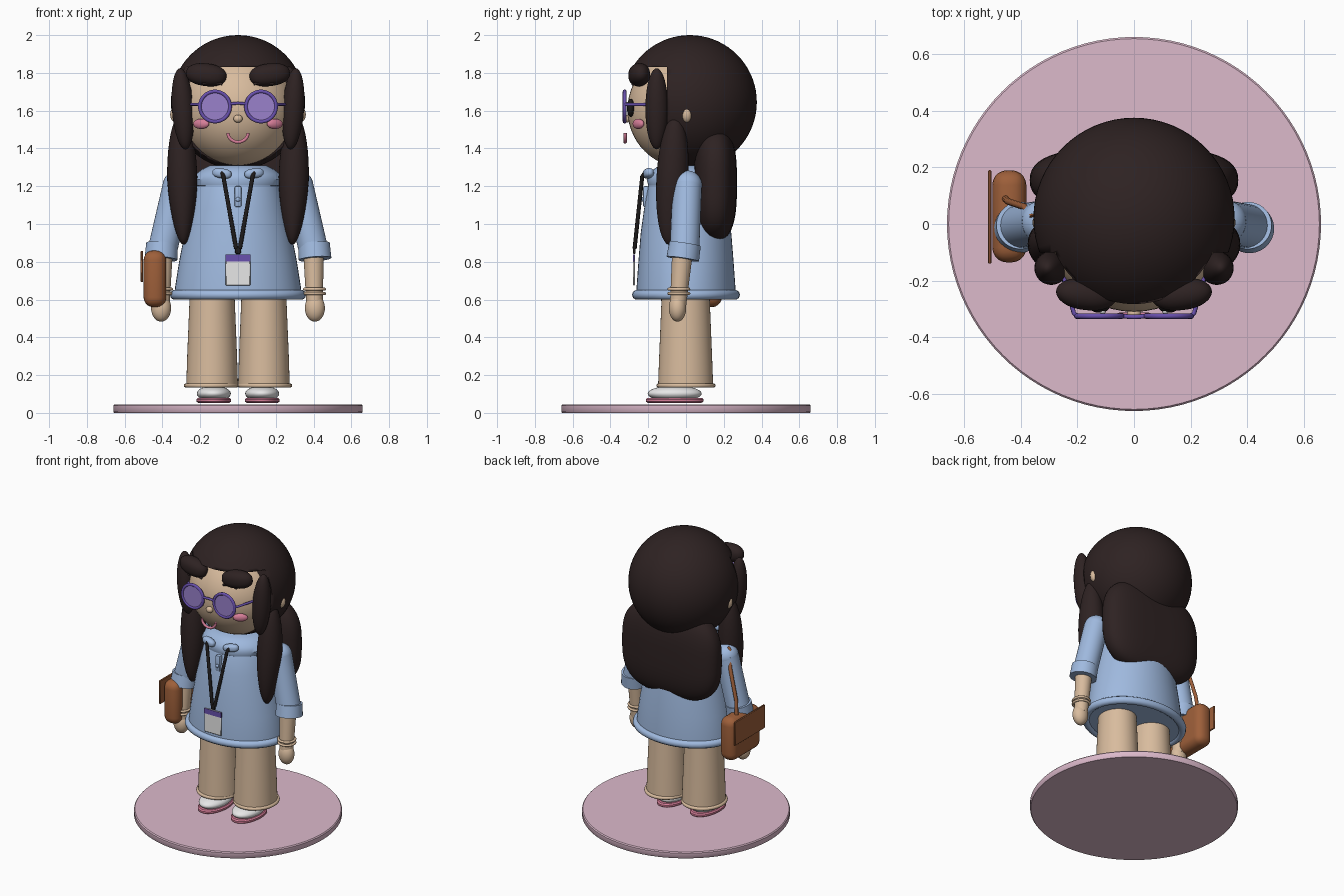
import bpy, bmesh, math
from mathutils import Vector

cube = bpy.data.objects.get("Cube")
if cube:
    bpy.data.objects.remove(cube)


def material(name, r, g, b):
    m = bpy.data.materials.new(name)
    m.use_nodes = True
    m.diffuse_color = (r, g, b, 1)
    m.node_tree.nodes["Principled BSDF"].inputs["Base Color"].default_value = (r, g, b, 1)
    return m


HAIR = material("dark_hair", .027, .016, .016)
SKIN = material("warm_tan", .69, .50, .34)
BLUE = material("soft_blue", .35, .49, .74)
PINK = material("pale_pink", .72, .49, .60)
ROSE = material("rose", .68, .21, .32)
WHITE = material("white", .82, .82, .82)
FRAME = material("frame_purple", .14, .08, .42)
LENS = material("lens_purple", .32, .22, .60)
BROWN = material("leather_brown", .34, .115, .042)
BLACK = material("black", .012, .01, .01)


def from_bmesh(name, bm, mat):
    bmesh.ops.recalc_face_normals(bm, faces=bm.faces)
    mesh = bpy.data.meshes.new(name)
    bm.to_mesh(mesh)
    bm.free()
    return finish(name, bpy.data.objects.new(name, mesh), mat)


def finish(name, ob, mat):
    if not ob.users_collection:
        bpy.context.collection.objects.link(ob)
    ob.data.materials.clear()
    ob.data.materials.append(mat)
    bpy.ops.object.select_all(action='DESELECT')
    ob.select_set(True)
    bpy.context.view_layer.objects.active = ob
    if ob.type == 'CURVE':
        bpy.ops.object.convert(target='MESH')
        ob = bpy.context.object
    bpy.ops.object.shade_smooth_by_angle(angle=math.radians(40))
    return ob


def ball(name, loc, radii, mat, rot=(0, 0, 0), power=(1, 1, 1), seg=32):
    """Ellipsoid; a power below one makes an axis boxier."""
    bm = bmesh.new()
    bmesh.ops.create_uvsphere(bm, u_segments=seg, v_segments=seg // 2 + 4, radius=1)
    for v in bm.verts:
        v.co = [math.copysign(abs(c) ** p, c) * r for c, p, r in zip(v.co, power, radii)]
    ob = from_bmesh(name, bm, mat)
    ob.location, ob.rotation_euler = loc, rot
    return ob


def loft(name, rings, mat, x=0, y=0, seg=48):
    """Stack of elliptical rings (z, rx, ry), capped at both ends."""
    bm = bmesh.new()
    loops = []
    for z, rx, ry in rings:
        loops.append([bm.verts.new((x + rx * math.cos(a), y + ry * math.sin(a), z))
                      for a in (i * math.tau / seg for i in range(seg))])
    for lo, hi in zip(loops, loops[1:]):
        for i in range(seg):
            j = (i + 1) % seg
            bm.faces.new((lo[i], lo[j], hi[j], hi[i]))
    bm.faces.new(loops[0])
    bm.faces.new(loops[-1])
    return from_bmesh(name, bm, mat)


def limb(name, a, b, r1, r2, mat):
    a, b = Vector(a), Vector(b)
    bm = bmesh.new()
    bmesh.ops.create_cone(bm, cap_ends=True, segments=32, radius1=r1, radius2=r2, depth=(b - a).length)
    ob = from_bmesh(name, bm, mat)
    ob.location = (a + b) / 2
    ob.rotation_euler = (b - a).to_track_quat('Z', 'Y').to_euler()
    return ob


def box(name, loc, size, mat, bevel=0, segments=5):
    bm = bmesh.new()
    bmesh.ops.create_cube(bm, size=1)
    for v in bm.verts:
        v.co = [c * s for c, s in zip(v.co, size)]
    if bevel:
        bmesh.ops.bevel(bm, geom=bm.edges[:], offset=bevel, segments=segments, profile=.5, affect='EDGES')
    ob = from_bmesh(name, bm, mat)
    ob.location = loc
    return ob


def tube(name, points, radius, mat, closed=False):
    curve = bpy.data.curves.new(name, 'CURVE')
    curve.dimensions = '3D'
    curve.bevel_depth, curve.bevel_resolution, curve.use_fill_caps = radius, 3, True
    spline = curve.splines.new('POLY')
    spline.points.add(len(points) - 1)
    for p, co in zip(spline.points, points):
        p.co = (*co, 1)
    spline.use_cyclic_u = closed
    return finish(name, bpy.data.objects.new(name, curve), mat)


def hoop(name, c, rx, ry, radius, mat, upright=False, start=0, sweep=math.tau, n=40):
    closed = sweep == math.tau
    pts = []
    for i in range(n):
        a = start + sweep * i / (n if closed else n - 1)
        u, v = rx * math.cos(a), ry * math.sin(a)
        pts.append((c[0] + u, c[1], c[2] + v) if upright else (c[0] + u, c[1] + v, c[2]))
    return tube(name, pts, radius, mat, closed)


# Display base
loft("base", [(0, .655, .655), (.006, .66, .66), (.038, .66, .66), (.045, .654, .654)], PINK, seg=96)

# Hooded top, with collar roll
loft("hoodie_body", [(.61, .335, .262), (.66, .334, .262), (.8, .312, .252), (.95, .283, .24),
                     (1.08, .252, .222), (1.2, .222, .2), (1.27, .19, .17)], BLUE)
hoop("hoodie_hem", (0, 0, .625), .335, .26, .026, BLUE)
loft("collar", [(1.19, .2, .175), (1.205, .228, .2), (1.235, .237, .208), (1.265, .222, .197),
                (1.29, .19, .172), (1.31, .15, .14)], BLUE)
box("placket", (0, -.212, 1.145), (.036, .03, .11), BLUE, .008, 2)
ball("placket_button", (0, -.23, 1.13), (.012, .008, .012), BLUE, seg=16)

# Head and face
ball("head", (0, 0, 1.605), (.31, .31, .31), SKIN, seg=48)
ball("nose", (0, -.315, 1.557), (.024, .02, .021), SKIN)
hoop("smile", (0, -.322, 1.482), .053, .048, .009, ROSE, True, math.pi, math.pi, 20)

# Hair cap with the face opening cut away
cap = ball("hair_cap", (0, .02, 1.645), (.355, .355, .355), HAIR, seg=64)
cutter = box("face_cutter", (0, -.6, 1.33), (2, 1, 1), HAIR)
cut = cap.modifiers.new("face_opening", 'BOOLEAN')
cut.operation, cut.object, cut.solver = 'DIFFERENCE', cutter, 'EXACT'
bpy.context.view_layer.objects.active = cap
bpy.ops.object.modifier_apply(modifier=cut.name)
bpy.data.objects.remove(cutter)
ball("back_hair", (0, .155, 1.215), (.368, .115, .31), HAIR, power=(.6, .85, .7), seg=48)

# Glasses bridge
tube("glasses_bridge", [(-.045, -.325, 1.635), (0, -.328, 1.64), (.045, -.325, 1.635)], .008, FRAME)

for s, side in ((1, "left"), (-1, "right")):
    # Legs and shoes
    loft(side + "_trouser_leg", [(.14, .137, .146), (.3, .132, .14), (.64, .118, .126)], SKIN, s * .137, -.002)
    hoop(side + "_trouser_hem", (s * .142, 0, .145), .133, .145, .012, SKIN)
    ball(side + "_shoe", (s * .128, -.06, .102), (.09, .143, .042), WHITE)
    loft(side + "_sole", [(.052, .08, .14), (.06, .092, .152), (.072, .092, .152), (.08, .084, .144)],
         ROSE, s * .128, -.06)

    # Arms
    ball(side + "_shoulder", (s * .32, .007, 1.205), (.078, .078, .078), BLUE)
    limb(side + "_sleeve", (s * .32, .007, 1.21), (s * .4, -.008, .86), .077, .078, BLUE)
    limb(side + "_cuff", (s * .402, -.005, .895), (s * .408, -.017, .815), .084, .087, BLUE)
    limb(side + "_forearm", (s * .4, -.018, .86), (s * .405, -.042, .57), .055, .043, SKIN)
    ball(side + "_hand", (s * .407, -.045, .555), (.053, .046, .072), SKIN)
    for z in (.632, .655):
        hoop(side + "_bracelet", (s * .405, -.038, z), .053, .053, .008, SKIN)

    # Face details
    ball(side + "_ear", (s * .325, .005, 1.58), (.034, .03, .045), SKIN)
    ball(side + "_cheek", (s * .195, -.252, 1.53), (.048, .02, .027), ROSE, (0, 0, s * .55))
    ball(side + "_eye", (s * .122, -.293, 1.615), (.035, .02, .048), BLACK)
    ball(side + "_eye_glint", (s * .11, -.311, 1.635), (.01, .006, .012), WHITE, seg=16)
    hoop(side + "_eyebrow", (s * .135, -.282, 1.735), .055, .014, .007, HAIR, True, .3, 2.5, 14)

    # Glasses
    hoop(side + "_rim", (s * .122, -.325, 1.622), .08, .08, .01, FRAME, True)
    limb(side + "_lens", (s * .122, -.329, 1.622), (s * .122, -.321, 1.622), .078, .078, LENS)
    tube(side + "_temple", [(s * .2, -.325, 1.633), (s * .212, -.315, 1.633), (s * .25, -.18, 1.633)],
         .008, FRAME)

    # Locks framing the face
    ball(side + "_fringe", (s * .168, -.248, 1.79), (.108, .056, .06), HAIR, (0, s * -.12, s * .12),
         (.9, 1, .85))
    ball(side + "_face_lock", (s * .292, -.155, 1.61), (.058, .06, .215), HAIR, (0, s * .07, 0))
    lock = ball(side + "_long_lock", (s * .295, -.072, 1.235), (.08, .085, .345), HAIR, (-.05, s * .02, 0))
    for v in lock.data.vertices:
        if v.co.z < 0:
            v.co.x *= 1 + v.co.z * .6

    # Drawstring ends and lanyard
    ball(side + "_collar_tab", (s * .085, -.2, 1.268), (.052, .026, .026), BLUE, (0, s * -.15, s * .25),
         (.75, .9, .8))
    tube(side + "_lanyard_cord", [(s * .085, -.215, 1.275), (s * .077, -.232, 1.25), (s * .01, -.272, .87)],
         .011, BLACK)

# Badge
box("lanyard_clip", (0, -.274, .86), (.03, .014, .035), BLACK, .004, 2)
box("badge", (0, -.275, .757), (.13, .009, .165), WHITE, .003, 1)
box("badge_band", (0, -.277, .82), (.132, .009, .035), FRAME)

# Shoulder bag
box("bag_body", (-.44, .027, .71), (.12, .325, .3), BROWN, .052)
box("bag_flap", (-.509, .025, .775), (.012, .33, .165), BROWN, .003, 1)
tube("bag_strap", [(-.455, .09, .84), (-.445, .08, .95), (-.385, .06, 1.15), (-.355, .03, 1.272),
                   (-.375, -.02, 1.15), (-.42, -.04, .95), (-.45, -.03, .84)], .012, BROWN)
